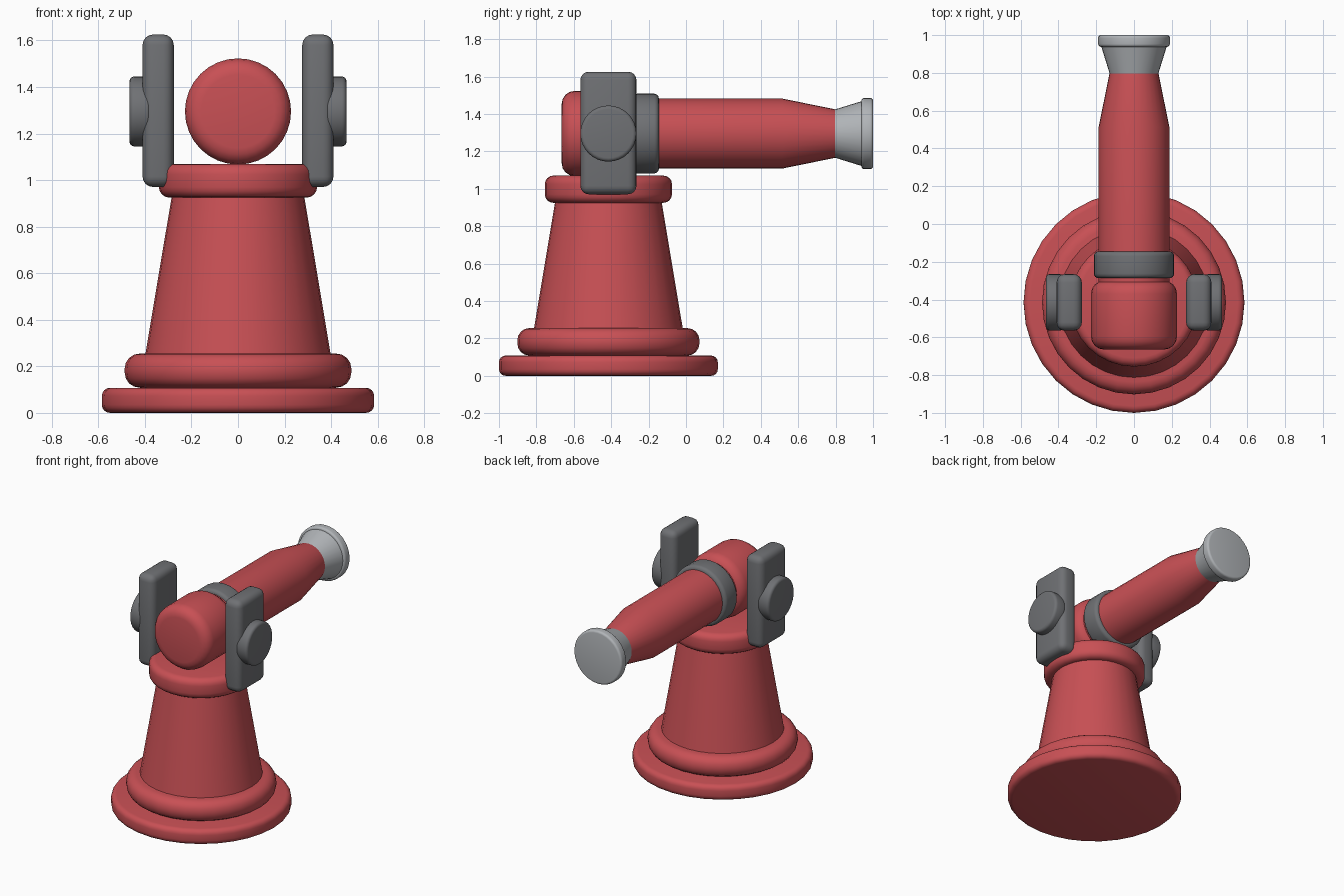
import bpy, bmesh, math
from mathutils import Matrix, Vector

cube = bpy.data.objects.get("Cube")
if cube:
    bpy.data.objects.remove(cube, do_unlink=True)


def make_material(name, colour):
    mat = bpy.data.materials.new(name)
    mat.use_nodes = True
    mat.diffuse_color = (*colour, 1)
    mat.node_tree.nodes["Principled BSDF"].inputs["Base Color"].default_value = (*colour, 1)
    return mat


RED = make_material("red paint", (0.58, 0.08, 0.09))
DARK = make_material("dark grey metal", (0.16, 0.165, 0.175))
LIGHT = make_material("light grey metal", (0.44, 0.46, 0.48))

PIVOT_Y = -0.415
BARREL_Z = 1.295
SIDES = 32

# Placement of lathed parts: turned axis along z, y or x
UP = Matrix.Translation((0, PIVOT_Y, 0))
ALONG_Y = Matrix.Translation((0, 0, BARREL_Z)) @ Matrix.Rotation(-math.pi / 2, 4, "X")


def finish(name, bm, mat, bevel):
    """Round the sharp edges, then turn the mesh into a smooth object."""
    bmesh.ops.recalc_face_normals(bm, faces=bm.faces)
    if bevel:
        sharp = [e for e in bm.edges if e.calc_face_angle(0) > math.radians(40)]
        bmesh.ops.bevel(bm, geom=sharp, offset=bevel, segments=4,
                        profile=0.5, affect="EDGES", clamp_overlap=True)
    mesh = bpy.data.meshes.new(name)
    bm.to_mesh(mesh)
    bm.free()
    mesh.materials.append(mat)
    obj = bpy.data.objects.new(name, mesh)
    bpy.context.collection.objects.link(obj)
    bpy.ops.object.select_all(action="DESELECT")
    obj.select_set(True)
    bpy.context.view_layer.objects.active = obj
    bpy.ops.object.shade_smooth_by_angle(angle=math.radians(35))
    return obj


def lathe(name, profile, mat, place, bevel=0):
    """Turn (radius, height) points round an axis and close both ends."""
    bm = bmesh.new()
    rings = []
    for radius, height in profile:
        angles = [math.tau * i / SIDES for i in range(SIDES)]
        rings.append([bm.verts.new(place @ Vector((radius * math.cos(a), radius * math.sin(a), height)))
                      for a in angles])
    for low, high in zip(rings, rings[1:]):
        for i in range(SIDES):
            j = (i + 1) % SIDES
            bm.faces.new((low[i], low[j], high[j], high[i]))
    bm.faces.new(rings[0])
    bm.faces.new(rings[-1])
    return finish(name, bm, mat, bevel)


def disc(name, radius, start, end, mat, place, bevel):
    return lathe(name, [(radius, start), (radius, end)], mat, place, bevel)


# Pedestal
disc("base_plate", 0.585, 0, 0.108, RED, UP, 0.035)
disc("base_ring", 0.487, 0.108, 0.255, RED, UP, 0.065)
lathe("pedestal_body", [(0.40, 0.24), (0.283, 0.94)], RED, UP)
disc("pedestal_collar", 0.34, 0.925, 1.07, RED, UP, 0.045)

# Barrel
disc("breech", 0.228, -0.665, -0.30, RED, ALONG_Y, 0.07)
lathe("barrel", [(0.187, -0.40), (0.187, 0.515), (0.127, 0.81)], RED, ALONG_Y)
disc("barrel_band", 0.213, -0.287, -0.145, DARK, ALONG_Y, 0.025)
lathe("muzzle_flare", [(0.127, 0.79), (0.175, 0.945)], LIGHT, ALONG_Y)
disc("muzzle_rim", 0.19, 0.938, 1.0, LIGHT, ALONG_Y, 0.015)

# Side mounts
for side, sign in (("left", 1), ("right", -1)):
    bm = bmesh.new()
    place = Matrix.Translation((sign * 0.343, PIVOT_Y, 1.298)) @ Matrix.Diagonal((0.134, 0.30, 0.655, 1))
    bmesh.ops.create_cube(bm, size=1, matrix=place)
    finish(side + "_mount_plate", bm, DARK, 0.045)
    outward = Matrix.Translation((0, PIVOT_Y, BARREL_Z)) @ Matrix.Rotation(sign * math.pi / 2, 4, "Y")
    disc(side + "_pivot_cap", 0.15, 0.375, 0.466, DARK, outward, 0.02)
